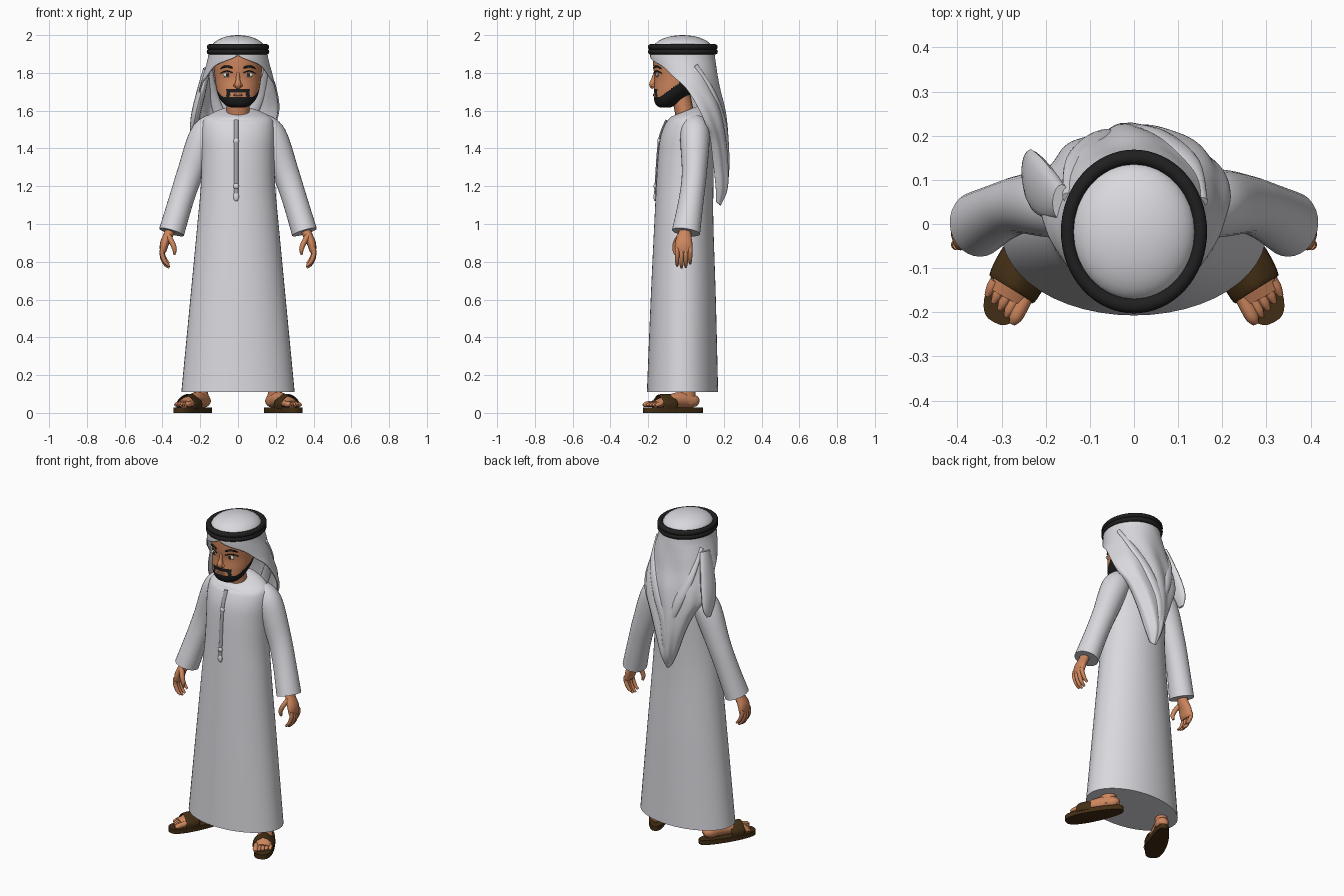
import bpy
import bmesh
from math import sin, cos, pi, sqrt, radians
from mathutils import Vector, Matrix

if "Cube" in bpy.data.objects:
    bpy.data.objects.remove(bpy.data.objects["Cube"])


def material(name, r, g, b):
    m = bpy.data.materials.new(name)
    m.use_nodes = True
    m.diffuse_color = (r, g, b, 1)
    m.node_tree.nodes["Principled BSDF"].inputs["Base Color"].default_value = (r, g, b, 1)
    return m


CLOTH = material("white cloth", .7, .69, .73)
TRIM = material("grey trim", .36, .36, .4)
SKIN = material("skin", .62, .24, .11)
HAIR = material("black hair", .012, .012, .013)
CORD = material("black cord", .014, .014, .015)
LEATHER = material("brown leather", .055, .027, .007)
EYE = material("eye white", .75, .75, .72)
IRIS = material("dark iris", .03, .022, .015)
LIP = material("lip", .35, .12, .07)


def finish(obj, angle=50):
    bpy.ops.object.select_all(action="DESELECT")
    obj.select_set(True)
    bpy.context.view_layer.objects.active = obj
    bpy.ops.object.shade_smooth_by_angle(angle=radians(angle))
    return obj


def grid(name, rows, mat, closed=True, place=None):
    """Skin a list of equally long point rows into one surface."""
    bm = bmesh.new()
    vs = [[bm.verts.new(place(p) if place else p) for p in row] for row in rows]
    n = len(vs[0])
    for a, b in zip(vs, vs[1:]):
        for i in range(n if closed else n - 1):
            j = (i + 1) % n
            bm.faces.new((a[i], a[j], b[j], b[i]))
    if closed:
        bm.faces.new(vs[0])
        bm.faces.new(vs[-1])
    bmesh.ops.recalc_face_normals(bm, faces=bm.faces[:])
    mesh = bpy.data.meshes.new(name)
    bm.to_mesh(mesh)
    bm.free()
    mesh.materials.append(mat)
    obj = bpy.data.objects.new(name, mesh)
    bpy.context.collection.objects.link(obj)
    return finish(obj)


def spline(keys, steps):
    """Smooth interpolation through tuples of numbers."""
    ks = [keys[0]] + list(keys) + [keys[-1]]
    out = []
    for p, q, r, s in zip(ks, ks[1:], ks[2:], ks[3:]):
        for i in range(steps):
            t = i / steps
            out.append(tuple(b + .5 * t * (c - a + t * (2 * a - 5 * b + 4 * c - d + t * (3 * (b - c) + d - a)))
                             for a, b, c, d in zip(p, q, r, s)))
    return out + [keys[-1]]


def tube(name, keys, mat, ref=(0, 1, 0), steps=5, segs=16, place=None):
    """Sweep an ellipse along keys of x, y, z, width, depth."""
    ks = spline(keys, steps)
    ps = [Vector(k[:3]) for k in ks]
    rows = []
    for i, (p, k) in enumerate(zip(ps, ks)):
        t = (ps[min(i + 1, len(ps) - 1)] - ps[max(i - 1, 0)]).normalized()
        s = t.cross(Vector(ref)).normalized()
        b = s.cross(t)
        rows.append([p + s * k[3] * cos(2 * pi * j / segs) + b * k[4] * sin(2 * pi * j / segs)
                     for j in range(segs)])
    return grid(name, rows, mat, place=place)


def ball(name, loc, size, mat):
    bpy.ops.mesh.primitive_uv_sphere_add(segments=32, ring_count=16, radius=1, location=loc)
    obj = bpy.context.object
    obj.name = name
    obj.scale = size
    obj.data.materials.append(mat)
    return finish(obj)


def body_rows(sections, segs):
    """Rings from z, half width, front y, back y, tilt."""
    rows = []
    for z, rx, yf, yb, tilt in sections:
        ring = []
        for j in range(segs):
            a = 2 * pi * j / segs
            y = (yf + yb) / 2 - (yb - yf) / 2 * cos(a)
            ring.append((rx * sin(a), y, z + tilt * y))
        rows.append(ring)
    return rows


def front_y(sections, x, z):
    _, rx, yf, yb, _ = min(sections, key=lambda s: abs(s[0] - z))
    return (yf + yb) / 2 - (yb - yf) / 2 * sqrt(max(0, 1 - (x / rx) ** 2))


# Long robe
robe = spline([(.11, .3, -.207, .17, 0), (.6, .253, -.187, .158, 0), (1, .215, -.168, .145, 0),
               (1.2, .197, -.158, .145, 0), (1.36, .193, -.148, .147, 0), (1.46, .195, -.135, .145, 0),
               (1.53, .19, -.11, .135, 0), (1.565, .17, -.094, .12, .15),
               (1.588, .12, -.086, .095, .3), (1.6, .075, -.075, .06, .4)], 6)
grid("robe", body_rows(robe, 48), CLOTH)

# Front placket with tassel
tube("placket", [(-.01, front_y(robe, 0, z) - .002, z, .012, .007)
                 for z in (1.55, 1.5, 1.45, 1.38, 1.3, 1.2, 1.15)], TRIM, segs=10)
ball("tassel", (-.01, -.163, 1.145), (.015, .009, .024), CLOTH)
for z in (1.44, 1.2):
    ball("placket_knot", (-.01, front_y(robe, 0, z) - .004, z), (.015, .01, .015), CLOTH)

# Neck and head, with the beard picked out by height and depth
tube("neck", [(0, .01, 1.5, .064, .055), (0, -.01, 1.6, .06, .05), (0, -.03, 1.7, .06, .05)], SKIN)
face = spline([(1.616, .035, -.138, -.085, 0), (1.632, .07, -.16, -.05, 0), (1.665, .097, -.17, -.005, 0),
               (1.71, .113, -.17, .05, 0), (1.77, .122, -.166, .09, 0), (1.83, .127, -.173, .11, 0),
               (1.89, .127, -.172, .12, 0), (1.93, .11, -.15, .1, 0)], 10)
head = grid("head", body_rows(face, 96), SKIN)
head.data.materials.append(HAIR)


def bearded(c):
    x = abs(c.x)
    jaw = c.z < 1.672 + max(0, c.y + .14) * .72
    moustache = x < .062 and 1.694 < c.z < 1.716
    corners = .043 < x < .062 and c.z < 1.716
    return c.y < .03 and (jaw or moustache or corners)


for f in head.data.polygons:
    f.material_index = int(bearded(f.center))

# Facial features
tube("nose", [(0, -.16, 1.8, .009, .012), (0, -.17, 1.765, .011, .014), (0, -.178, 1.738, .018, .017),
              (0, -.17, 1.72, .012, .01)], SKIN)
ball("mouth", (0, front_y(face, 0, 1.683), 1.683), (.028, .005, .006), LIP)
for side, label in ((1, "left"), (-1, "right")):
    x = .057 * side
    y = front_y(face, x, 1.79)
    ball(label + "_eye", (x, y, 1.79), (.023, .008, .013), EYE)
    ball(label + "_iris", (x * .97, y - .006, 1.79), (.009, .004, .01), IRIS)
    ball(label + "_nostril", (.015 * side, -.172, 1.733), (.01, .011, .009), SKIN)
    for part, lift, height, mat in (("eyebrow", 1.827, .006, HAIR), ("eyelid", 1.802, .003, HAIR)):
        tube(f"{label}_{part}", [(u * side, front_y(face, u, lift) - .002, lift + dz, height * k, .005)
                                 for u, dz, k in ((.03, 0, .8), (.055, .007, 1), (.075, .005, .9), (.092, -.005, .3))],
             mat, segs=8)

# Head cap and double head cord
ball("head_cap", (0, -.018, 1.928), (.141, .156, .072), CLOTH)
for z in (1.912, 1.937):
    bpy.ops.mesh.primitive_torus_add(major_segments=64, minor_segments=14, major_radius=.15,
                                     minor_radius=.0155, location=(0, -.017, z))
    cord = bpy.context.object
    cord.name = "head_cord"
    cord.scale.y = 1.12
    cord.data.materials.append(CORD)
    finish(cord)

# Head scarf: edge height, back height, half width, centre y, depth, opening angle
scarf_keys = [(1.935, 1.935, .148, -.02, .163, .02), (1.888, 1.88, .155, -.018, .168, .04),
              (1.84, 1.84, .165, -.012, .168, .78), (1.78, 1.78, .182, 0, .165, 1.15),
              (1.72, 1.7, .2, .01, .168, 1.5), (1.62, 1.6, .216, .05, .15, 1.65),
              (1.54, 1.5, .2, .09, .122, 1.65), (1.46, 1.4, .15, .12, .1, 1.65),
              (1.34, 1.28, .095, .14, .083, 1.6), (1.2, 1.18, .05, .155, .06, 1.6),
              (1.12, 1.1, .015, .16, .02, 1.6)]
rows = []
for ze, zb, rx, cy, ry, gap in spline(scarf_keys, 6):
    row = []
    for j in range(65):
        u = j / 32 - 1
        a = pi + u * (pi - max(gap, .02))
        fold = 1 + .05 * min(1, max(0, (1.86 - zb) * 3)) * sin(13 * u + 9 * zb) * (1 - u * u)
        row.append((rx * fold * sin(a), cy - ry * fold * cos(a), zb + (ze - zb) * u * u))
    rows.append(row)
scarf = grid("head_scarf", rows, CLOTH, closed=False)
solid = scarf.modifiers.new("thickness", "SOLIDIFY")
solid.thickness = .008
solid.offset = 0

# Scarf folds and the loose end
tube("scarf_fold_left", [(.155, .05, 1.84, .012, .012), (.125, .14, 1.7, .025, .014), (.06, .195, 1.55, .03, .016),
                         (0, .21, 1.4, .03, .018), (-.01, .21, 1.25, .022, .016), (-.01, .185, 1.12, .008, .008)],
     CLOTH)
tube("scarf_fold_right", [(-.15, .06, 1.84, .012, .012), (-.13, .145, 1.68, .025, .014),
                          (-.075, .195, 1.52, .03, .016), (-.02, .205, 1.36, .015, .01)], CLOTH)
tube("scarf_loose_end", [(-.165, .05, 1.82, .02, .04), (-.195, .07, 1.7, .024, .06), (-.222, .095, 1.59, .024, .065),
                         (-.237, .12, 1.51, .018, .05), (-.245, .125, 1.46, .008, .018)], CLOTH)

for side, label in ((1, "left"), (-1, "right")):
    def mirror(p):
        return Vector((p[0] * side, p[1], p[2]))

    # Sleeve
    tube(label + "_sleeve", [(.12, .045, 1.54, .055, .06), (.178, .047, 1.465, .08, .078),
                             (.253, .044, 1.27, .07, .066), (.3, .028, 1.13, .066, .066),
                             (.352, 0, .957, .068, .075)], CLOTH, steps=7, segs=28, place=mirror)

    # Hand with curled fingers
    tube(label + "_palm", [(.352, 0, 1, .028, .03), (.365, -.006, .95, .026, .034), (.388, -.012, .9, .024, .046),
                           (.396, -.012, .86, .018, .046), (.396, -.012, .845, .01, .04)], SKIN, place=mirror)
    for i, drop in enumerate((.01, 0, .004, .022)):
        y = -.047 + .023 * i
        tube(label + "_finger", [(.4, y, .875, .011, .012), (.402, y, .83 + drop, .012, .012),
                                 (.386, y, .79 + drop, .011, .011), (.364, y, .768 + drop, .006, .006)],
             SKIN, segs=10, place=mirror)
    tube(label + "_thumb", [(.37, -.03, .94, .015, .016), (.348, -.054, .9, .014, .015),
                            (.336, -.06, .865, .012, .012), (.338, -.056, .838, .006, .006)],
         SKIN, segs=10, place=mirror)

    # Foot and sandal, turned outwards
    turn = Matrix.Translation((.235, -.068, 0)) @ Matrix.Rotation(radians(28), 4, "Z")

    def footing(p):
        return mirror(turn @ Vector(p))

    outline = []
    for j in range(48):
        a = 2 * pi * j / 48
        y = .175 * sin(a)
        x = .055 * abs(cos(a)) ** .7 * (1 if cos(a) > 0 else -1) * (1 - y)
        outline.append((x, y))
    grid(label + "_sole", [[(x, y, z) for x, y in outline] for z in (0, .028)], LEATHER, place=footing)
    tube(label + "_foot", [(0, .145, .052, .02, .02), (0, .12, .062, .038, .035), (0, .05, .07, .04, .042),
                           (0, -.04, .06, .047, .031), (0, -.11, .046, .046, .018)], SKIN,
         ref=(0, 0, 1), place=footing)
    tube(label + "_ankle", [(0, .09, .05, .038, .045), (0, .085, .11, .036, .045), (0, .085, .2, .042, .05)],
         SKIN, place=footing)
    for i in range(5):
        x, r = -.038 + .02 * i, .016 if i == 0 else .0115
        tip = -.158 + .007 * i
        tube(label + "_toe", [(x, -.09, .05, r, r), (x, tip + .02, .045, r, r), (x, tip, .04, r / 2, r / 2)],
             SKIN, ref=(0, 0, 1), segs=10, place=footing)
    tube(label + "_strap", [(-.055, -.055, .02, .005, .042), (-.053, -.052, .06, .006, .042),
                            (0, -.05, .095, .006, .04), (.053, -.045, .06, .006, .042),
                            (.055, -.045, .02, .005, .042)], LEATHER, place=footing)
